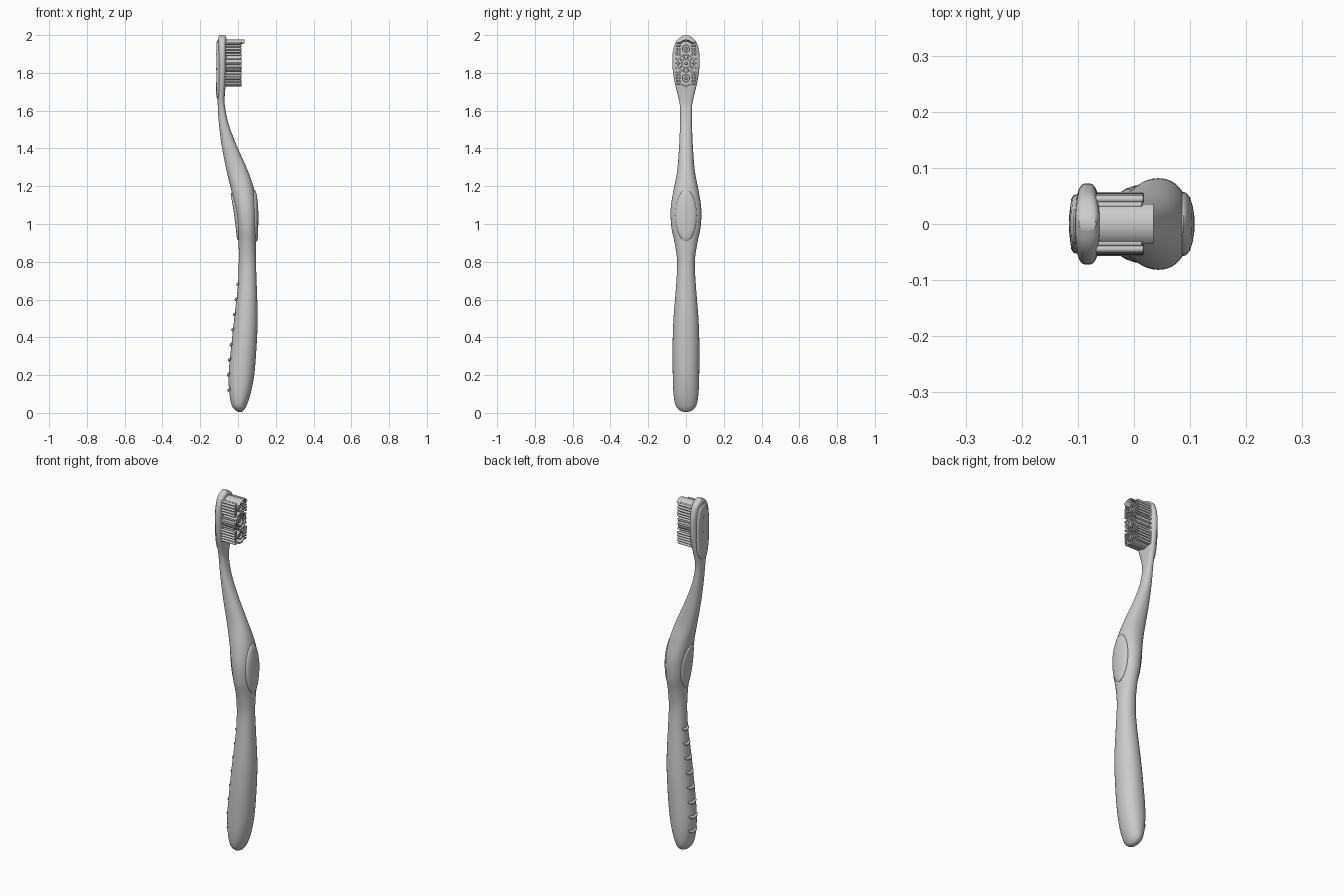
import bpy, bmesh, math

if "Cube" in bpy.data.objects:
    bpy.data.objects.remove(bpy.data.objects["Cube"])

# z, x min, x max, half width in y, superellipse exponent
ROWS = [
    (0.006, 0.000, 0.020, 0.012, 2), (0.014, -0.014, 0.030, 0.034, 2),
    (0.04, -0.033, 0.046, 0.055, 2), (0.10, -0.045, 0.066, 0.066, 2.1),
    (0.20, -0.050, 0.086, 0.070, 2.1), (0.35, -0.036, 0.098, 0.071, 2.1),
    (0.50, -0.020, 0.104, 0.066, 2.1), (0.68, 0.000, 0.099, 0.052, 2.1),
    (0.80, 0.004, 0.095, 0.047, 2.1), (0.90, 0.003, 0.096, 0.060, 2.1),
    (0.98, -0.004, 0.099, 0.077, 2.2), (1.08, -0.017, 0.099, 0.081, 2.2),
    (1.18, -0.036, 0.086, 0.066, 2.2), (1.28, -0.060, 0.053, 0.047, 2.2),
    (1.40, -0.084, 0.000, 0.037, 2.2), (1.52, -0.100, -0.047, 0.032, 2.3),
    (1.62, -0.107, -0.069, 0.032, 2.5), (1.68, -0.107, -0.070, 0.043, 2.6),
    (1.76, -0.106, -0.063, 0.062, 2.8), (1.84, -0.105, -0.061, 0.072, 2.8),
    (1.91, -0.105, -0.061, 0.070, 2.8), (1.96, -0.105, -0.061, 0.056, 2.8),
    (1.985, -0.104, -0.062, 0.036, 2.8), (2.0, -0.098, -0.068, 0.010, 2.5),
]


def catmull(rows, n=5):
    out = []
    for i in range(len(rows) - 1):
        p = [rows[max(0, min(len(rows) - 1, i + k))] for k in (-1, 0, 1, 2)]
        for s in range(n):
            t = s / n
            out.append(tuple(0.5 * (2*b + (c-a)*t + (2*a-5*b+4*c-d)*t*t + (3*b-a-3*c+d)*t**3)
                             for a, b, c, d in zip(*p)))
    return out + [rows[-1]]


SMOOTH = catmull(ROWS)


def section(z):
    for a, b in zip(SMOOTH, SMOOTH[1:]):
        if z <= b[0]:
            t = max(0, (z - a[0]) / (b[0] - a[0]))
            return [u + (v - u) * t for u, v in zip(a, b)]
    return SMOOTH[-1]


def surface_x(y, z, side):
    _, x0, x1, w, n = section(z)
    k = max(0, 1 - min(1, abs(y) / w) ** n) ** (1 / n)
    return (x0 + x1) / 2 + side * (x1 - x0) / 2 * k


def finish(name, bm, angle=40):
    bmesh.ops.recalc_face_normals(bm, faces=bm.faces)
    me = bpy.data.meshes.new(name)
    bm.to_mesh(me)
    bm.free()
    ob = bpy.data.objects.new(name, me)
    bpy.context.collection.objects.link(ob)
    bpy.ops.object.select_all(action='DESELECT')
    ob.select_set(True)
    bpy.context.view_layer.objects.active = ob
    bpy.ops.object.shade_smooth_by_angle(angle=math.radians(angle))
    return ob


def bridge(bm, a, b):
    for i in range(len(a)):
        j = (i + 1) % len(a)
        bm.faces.new((a[i], a[j], b[j], b[i]))


# Handle, neck and head in one loft
def make_body(seg=48):
    bm = bmesh.new()
    rings = []
    for z, x0, x1, w, n in SMOOTH:
        ring = []
        for i in range(seg):
            a = math.tau * i / seg
            c, s = math.cos(a), math.sin(a)
            ring.append(bm.verts.new(((x0+x1)/2 + (x1-x0)/2 * math.copysign(abs(c)**(2/n), c),
                                      w * math.copysign(abs(s)**(2/n), s), z)))
        rings.append(ring)
    for a, b in zip(rings, rings[1:]):
        bridge(bm, a, b)
    bm.faces.new(rings[0])
    bm.faces.new(rings[-1])
    finish("handle_and_head", bm)


# Raised pad that follows the body surface
def make_pad(name, zc, hz, hy, side, height, power=2, seg=48):
    bm = bmesh.new()
    rings = []
    for r, h in ((1, -0.006), (1, 0.3*height), (0.96, 0.75*height), (0.85, height),
                 (0.6, height), (0.3, height), (0.08, height)):
        ring = []
        for i in range(seg):
            a = math.tau * i / seg
            c, s = math.cos(a), math.sin(a)
            y = hy * r * math.copysign(abs(c) ** (2/power), c)
            z = zc + hz * r * math.copysign(abs(s) ** (2/power), s)
            ring.append(bm.verts.new((surface_x(y, z, side) + side * h, y, z)))
        rings.append(ring)
    for a, b in zip(rings, rings[1:]):
        bridge(bm, a, b)
    bm.faces.new(rings[-1])
    finish(name, bm)


# Grip ribs wrapping the rear of the handle
def make_ribs():
    bm = bmesh.new()
    for k in range(8):
        zc = 0.12 + 0.08 * k
        half = 0.036 - 0.0015 * k
        rings = []
        for i in range(13):
            t = i / 6 - 1
            r = 0.0085 * max(0.15, 1 - t**4) ** 0.5
            y = half * t
            z = zc + 0.008 * t * t
            x = surface_x(y, z, -1) - 0.001
            rings.append([bm.verts.new((x + r*math.cos(a), y, z + r*math.sin(a)))
                          for a in [math.tau * j / 10 for j in range(10)]])
        for a, b in zip(rings, rings[1:]):
            bridge(bm, a, b)
        bm.faces.new(rings[0])
        bm.faces.new(rings[-1])
    finish("grip_ribs", bm)


# Bristles all point along +x
BASE = -0.068


def tuft(bm, y, z, r, top, seg=10):
    rings = [[bm.verts.new((x, y + q*math.cos(math.tau*i/seg), z + q*math.sin(math.tau*i/seg)))
              for i in range(seg)] for x, q in ((BASE, r), (top - r*0.3, r), (top, r*0.7))]
    bridge(bm, rings[0], rings[1])
    bridge(bm, rings[1], rings[2])
    bm.faces.new(rings[2])
    bm.faces.new(rings[0])


def arc_wall(bm, z, ro, ri, top, a0=0, a1=360, seg=32, slope=0):
    full = a1 - a0 >= 360
    n = seg if full else seg + 1
    cols = []
    for i in range(n):
        a = math.radians(a0 + (a1 - a0) * i / seg)
        cols.append([bm.verts.new((x, r*math.cos(a), z + r*math.sin(a)))
                     for x, r in ((BASE, ro), (top, ro), (top - slope, ri), (BASE, ri))])
    for i in range(n if full else n - 1):
        bridge(bm, cols[i], cols[(i + 1) % n])
    if not full:
        bm.faces.new(cols[0])
        bm.faces.new(cols[-1])


def make_bristles():
    # central cup
    bm = bmesh.new()
    arc_wall(bm, 1.85, 0.048, 0.041, 0.018)
    arc_wall(bm, 1.85, 0.026, 0.019, 0.016)
    finish("centre_bristle_rings", bm)
    # small cups above and below, tall tip wall, lower wall
    bm = bmesh.new()
    for z in (1.928, 1.772):
        arc_wall(bm, z, 0.022, 0.016, 0.016)
    arc_wall(bm, 1.932, 0.044, 0.034, 0.035, 35, 145, 16, 0.018)
    arc_wall(bm, 1.772, 0.044, 0.036, 0.018, 215, 325, 16)
    finish("end_bristle_walls", bm)
    # round tufts
    bm = bmesh.new()
    for i in range(10):
        a = math.tau * i / 10
        tuft(bm, 0.0335*math.cos(a), 1.85 + 0.0335*math.sin(a), 0.0055, 0.014)
    for zc in (1.85, 1.928, 1.772):
        tuft(bm, 0, zc, 0.010, 0.012)
    for s in (-1, 1):
        for zc in (1.928, 1.772):
            for dz in (-0.03, -0.015, 0, 0.015, 0.03):
                tuft(bm, s * 0.034, zc + dz, 0.0065, 0.015)
                tuft(bm, s * (0.049 - 0.12 * max(0, abs(zc + dz - 1.85) - 0.07)),
                     zc + dz, 0.0065, 0.018)
        for dz in (-0.025, 0, 0.025):
            tuft(bm, s * 0.052, 1.85 + dz, 0.005, 0.015)
    finish("bristle_tufts", bm)


make_body()
make_pad("thumb_pad", 1.045, 0.137, 0.057, 1, 0.008, 1.9)
make_pad("rear_finger_pad", 1.04, 0.125, 0.048, -1, 0.008, 1.9)
make_pad("rear_head_pad", 1.82, 0.155, 0.053, -1, 0.009, 2.6)

# Small bumps on the back of the head
bm = bmesh.new()
for z in (1.74, 1.82, 1.90):
    ret = bmesh.ops.create_uvsphere(bm, u_segments=12, v_segments=8, radius=0.007)
    for v in ret["verts"]:
        v.co.x = v.co.x * 0.4 - 0.1135
        v.co.z += z
finish("rear_head_bumps", bm)
make_ribs()
make_bristles()
